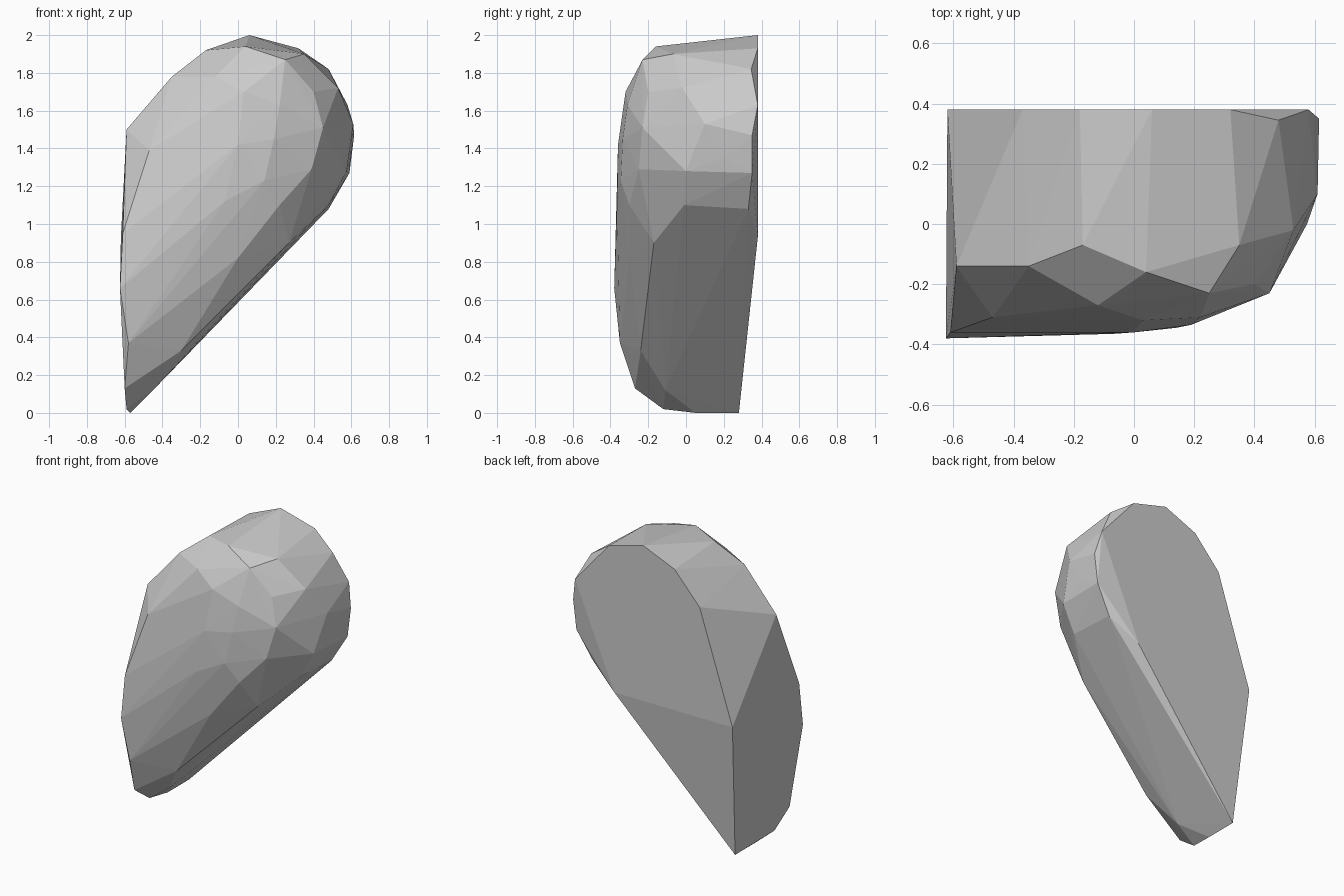
import bpy
import bmesh
from math import radians

# Remove the default cube only
default_cube = bpy.data.objects.get("Cube")
if default_cube:
    bpy.data.objects.remove(default_cube, do_unlink=True)


def make_material(name, colour):
    material = bpy.data.materials.new(name)
    material.use_nodes = True
    material.diffuse_color = colour
    material.node_tree.nodes["Principled BSDF"].inputs["Base Color"].default_value = colour
    return material


def make_hull(name, contours, material):
    """Wrap a tight faceted skin around the given contours."""
    bm = bmesh.new()
    for contour in contours:
        for point in contour:
            bm.verts.new(point)
    hull = bmesh.ops.convex_hull(bm, input=bm.verts[:], use_existing_faces=False)
    unused = {v for v in hull["geom_interior"] + hull["geom_unused"]
              if isinstance(v, bmesh.types.BMVert)}
    bmesh.ops.delete(bm, geom=list(unused), context="VERTS")
    # Merge the triangles of the flat cut faces
    bmesh.ops.dissolve_limit(bm, angle_limit=radians(0.5),
                             verts=bm.verts[:], edges=bm.edges[:])
    bmesh.ops.recalc_face_normals(bm, faces=bm.faces[:])
    mesh = bpy.data.meshes.new(name)
    bm.to_mesh(mesh)
    bm.free()
    mesh.materials.append(material)
    obj = bpy.data.objects.new(name, mesh)
    bpy.context.collection.objects.link(obj)
    return obj


# Flat back: outline in x and z
back_y = 0.38
back_outline = [(x, back_y, z) for x, z in (
    (-.62, .93), (-.37, 1.69), (-.18, 1.9), (.06, 2), (.32, 1.93),
    (.58, 1.63), (.28, .93))]

# Straight inner side, from the upper corner down to the tip
inner_rim = [
    (-.59, -.14, 1.5), (-.61, -.36, .95), (-.625, -.38, .66),
    (-.6, -.27, .13), (-.59, -.12, .02), (-.57, .05, 0), (-.57, .28, 0)]

# Rounded crown
crown = [
    (-.35, -.14, 1.78), (-.17, -.07, 1.92), (.04, -.16, 1.94),
    (.25, -.23, 1.87), (.35, -.07, 1.9), (.53, -.02, 1.72),
    (.48, .345, 1.82), (-.12, -.27, 1.78)]

# Outer side, running down to the tip
outer_side = [
    (.615, .35, 1.47), (.61, .1, 1.53), (.59, .35, 1.27), (.595, .2, 1.35),
    (.575, 0, 1.28), (.48, .33, 1.08), (.48, -.01, 1.1), (.45, -.23, 1.51),
    (.39, -.25, 1.29), (.27, -.17, .9), (-.3, -.24, .33), (-.45, -.11, .12)]

# Bulging front
front_bulge = [
    (.4, -.2, 1.7), (.03, -.32, 1.7), (.22, -.31, 1.63), (.19, -.335, 1.45),
    (0, -.36, 1.42), (-.47, -.31, 1.39), (.22, -.3, 1.1), (.14, -.345, 1.23),
    (-.07, -.365, 1.12), (0, -.3, .82), (-.58, -.35, .37)]

stone_grey = make_material("stone grey", (0.6, 0.6, 0.6, 1))
make_hull("faceted_half_drop",
          (back_outline, inner_rim, crown, outer_side, front_bulge), stone_grey)
